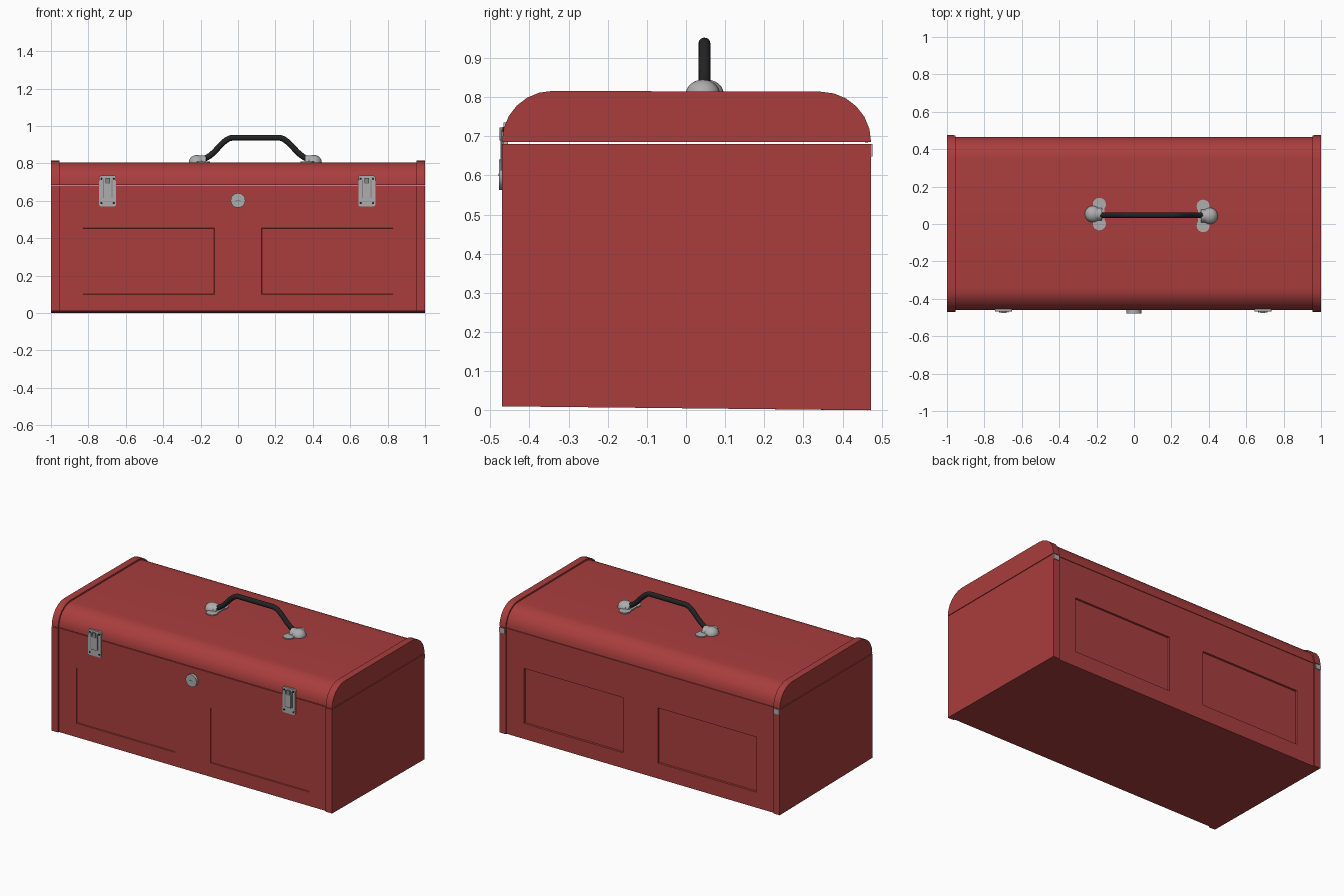
import bpy, bmesh, math
from mathutils import Matrix, Vector

if "Cube" in bpy.data.objects:
    bpy.data.objects.remove(bpy.data.objects["Cube"])


def material(name, rgb):
    m = bpy.data.materials.new(name)
    m.diffuse_color = (*rgb, 1)
    m.use_nodes = True
    m.node_tree.nodes["Principled BSDF"].inputs["Base Color"].default_value = m.diffuse_color
    return m


RED = material("red paint", (0.40, 0.047, 0.047))
SILVER = material("silver metal", (0.42, 0.42, 0.42))
GREY = material("grey metal", (0.24, 0.24, 0.24))
BLACK = material("black rubber", (0.017, 0.017, 0.017))


def finish(name, bm, mat, angle=32):
    bmesh.ops.recalc_face_normals(bm, faces=bm.faces[:])
    me = bpy.data.meshes.new(name)
    bm.to_mesh(me)
    bm.free()
    me.materials.append(mat)
    for p in me.polygons:
        p.use_smooth = True
    me.set_sharp_from_angle(angle=math.radians(angle))
    ob = bpy.data.objects.new(name, me)
    bpy.context.collection.objects.link(ob)
    return ob


def prism(profile, x0, x1):
    """Extrude a (y, z) outline along x."""
    bm = bmesh.new()
    f = bm.faces.new([bm.verts.new((x0, y, z)) for y, z in profile])
    r = bmesh.ops.extrude_face_region(bm, geom=[f])
    bmesh.ops.translate(bm, vec=(x1 - x0, 0, 0),
                        verts=[v for v in r["geom"] if isinstance(v, bmesh.types.BMVert)])
    return bm


def add_box(bm, x0, x1, y0, y1, z0, z1):
    m = Matrix.Translation(((x0 + x1) / 2, (y0 + y1) / 2, (z0 + z1) / 2)) \
        @ Matrix.Diagonal((x1 - x0, y1 - y0, z1 - z0, 1))
    return bmesh.ops.create_cube(bm, size=1, matrix=m)["verts"]


def add_cyl(bm, centre, r, depth, axis="Z", seg=24, r2=None):
    rot = {"Z": Matrix(), "Y": Matrix.Rotation(math.pi / 2, 4, "X"),
           "X": Matrix.Rotation(math.pi / 2, 4, "Y")}[axis]
    bmesh.ops.create_cone(bm, cap_ends=True, segments=seg, radius1=r,
                          radius2=r if r2 is None else r2, depth=depth,
                          matrix=Matrix.Translation(centre) @ rot)


def lid_profile(front, back, top, r, steps, seam=0.685):
    pts = [(front, seam)]
    for i in range(steps + 1):
        a = math.pi - i * math.pi / 2 / steps
        pts.append((front + r + r * math.cos(a), top - r + r * math.sin(a)))
    for i in range(steps + 1):
        a = math.pi / 2 - i * math.pi / 2 / steps
        pts.append((back - r + r * math.cos(a), top - 0.002 - r + r * math.sin(a)))
    return pts + [(back, seam)]


# Main box with recessed panels on front and back
bm = prism([(-0.461, 0.01), (0.465, 0.0), (0.465, 0.681), (-0.461, 0.681)], -0.957, 0.957)
for x in (-0.83, -0.125, 0.125, 0.83):
    bmesh.ops.bisect_plane(bm, geom=bm.verts[:] + bm.edges[:] + bm.faces[:],
                           plane_co=(x, 0, 0), plane_no=(1, 0, 0))
for z in (0.10, 0.455):
    bmesh.ops.bisect_plane(bm, geom=bm.verts[:] + bm.edges[:] + bm.faces[:],
                           plane_co=(0, 0, z), plane_no=(0, 0, 1))
bmesh.ops.recalc_face_normals(bm, faces=bm.faces[:])
for side, depth in ((-1, -0.005), (1, -0.010)):
    panels = []
    for f in bm.faces:
        c = f.calc_center_median()
        if f.normal.y * side > 0.9 and 0.125 < abs(c.x) < 0.83 and 0.1 < c.z < 0.455:
            panels.append(f)
    bmesh.ops.inset_individual(bm, faces=panels, thickness=0.003, depth=depth)
finish("box_body", bm, RED, 20)

# Lid
finish("lid", prism(lid_profile(-0.461, 0.465, 0.806, 0.12, 8), -0.957, 0.957), RED)

# End caps, slightly larger than the box, and rear hinge tabs
for s, side in ((-1, "left"), (1, "right")):
    finish(side + "_end_body", prism([(-0.470, 0.01), (0.473, 0.0), (0.473, 0.681), (-0.470, 0.681)],
                                     s * 0.955, s * 1.0), RED)
    finish(side + "_end_lid", prism(lid_profile(-0.470, 0.473, 0.816, 0.128, 6),
                                    s * 0.955, s * 1.0), RED)
    bm = bmesh.new()
    add_box(bm, *sorted((s * 0.962, s * 0.999)), 0.46, 0.477, 0.648, 0.68)
    finish(side + "_hinge_tab", bm, SILVER)

# Latches
for cx, side in ((-0.697, "left"), (0.689, "right")):
    bm = bmesh.new()
    add_box(bm, cx - 0.046, cx + 0.046, -0.467, -0.455, 0.57, 0.735)
    edges = [e for e in bm.edges if abs(e.verts[0].co.y - e.verts[1].co.y) > 0.005]
    bmesh.ops.bevel(bm, geom=edges, offset=0.012, segments=4, affect="EDGES", profile=0.5)
    finish(side + "_latch_plate", bm, SILVER)
    bm = bmesh.new()
    for dx in (-0.023, 0.023):
        add_box(bm, cx + dx - 0.003, cx + dx + 0.003, -0.473, -0.46, 0.615, 0.715)
    add_box(bm, cx - 0.012, cx + 0.012, -0.476, -0.46, 0.69, 0.722)
    finish(side + "_latch_hook", bm, GREY)
    bm = bmesh.new()
    add_box(bm, cx - 0.019, cx + 0.019, -0.474, -0.46, 0.612, 0.695)
    finish(side + "_latch_lever", bm, SILVER)
    bm = bmesh.new()
    for dx in (-0.033, 0.033):
        for z in (0.588, 0.718):
            add_cyl(bm, (cx + dx, -0.464, z), 0.006, 0.01, "Y", 10)
    finish(side + "_latch_rivets", bm, BLACK)

# Round lock with keyhole
bm = bmesh.new()
add_cyl(bm, (0, -0.467, 0.602), 0.039, 0.022, "Y", 32)
finish("lock", bm, SILVER)
bm = bmesh.new()
add_box(bm, -0.014, 0.014, -0.479, -0.47, 0.599, 0.605)
finish("keyhole", bm, GREY)

# Handle brackets: lobed plate, half dome and socket
for cx, cy, s, side in ((-0.185, 0.053, 1, "left"), (0.370, 0.043, -1, "right")):
    bm = bmesh.new()
    for dy, r in ((-0.052, 0.035), (0, 0.030), (0.052, 0.035)):
        add_cyl(bm, (cx, cy + dy, 0.805), r, 0.012)
    add_box(bm, cx - 0.028, cx + 0.028, cy - 0.04, cy + 0.04, 0.799, 0.811)
    finish(side + "_bracket_plate", bm, SILVER)
    bm = bmesh.new()
    dx = cx - s * 0.035
    bmesh.ops.create_uvsphere(bm, u_segments=28, v_segments=16, radius=1,
                              matrix=Matrix.Translation((dx, cy, 0.806))
                              @ Matrix.Diagonal((0.043, 0.044, 0.039, 1)))
    add_cyl(bm, (dx + s * 0.024, cy, 0.808), 0.034, 0.048, "X", 28)
    finish(side + "_bracket_dome", bm, SILVER)

# Handle: smooth tube along a bent path
cu = bpy.data.curves.new("handle", "CURVE")
cu.dimensions = "3D"
cu.bevel_depth = 0.0155
cu.bevel_resolution = 4
cu.use_fill_caps = True
sp = cu.splines.new("NURBS")
path = [(-0.20, 0.822), (-0.16, 0.822), (-0.06, 0.937), (0.0, 0.937),
        (0.19, 0.937), (0.25, 0.937), (0.35, 0.822), (0.39, 0.822)]
sp.points.add(len(path) - 1)
for p, (x, z) in zip(sp.points, path):
    p.co = (x, 0.047, z, 1)
sp.order_u = 3
sp.use_endpoint_u = True
sp.resolution_u = 8
cu.materials.append(BLACK)
bpy.context.collection.objects.link(bpy.data.objects.new("handle", cu))
